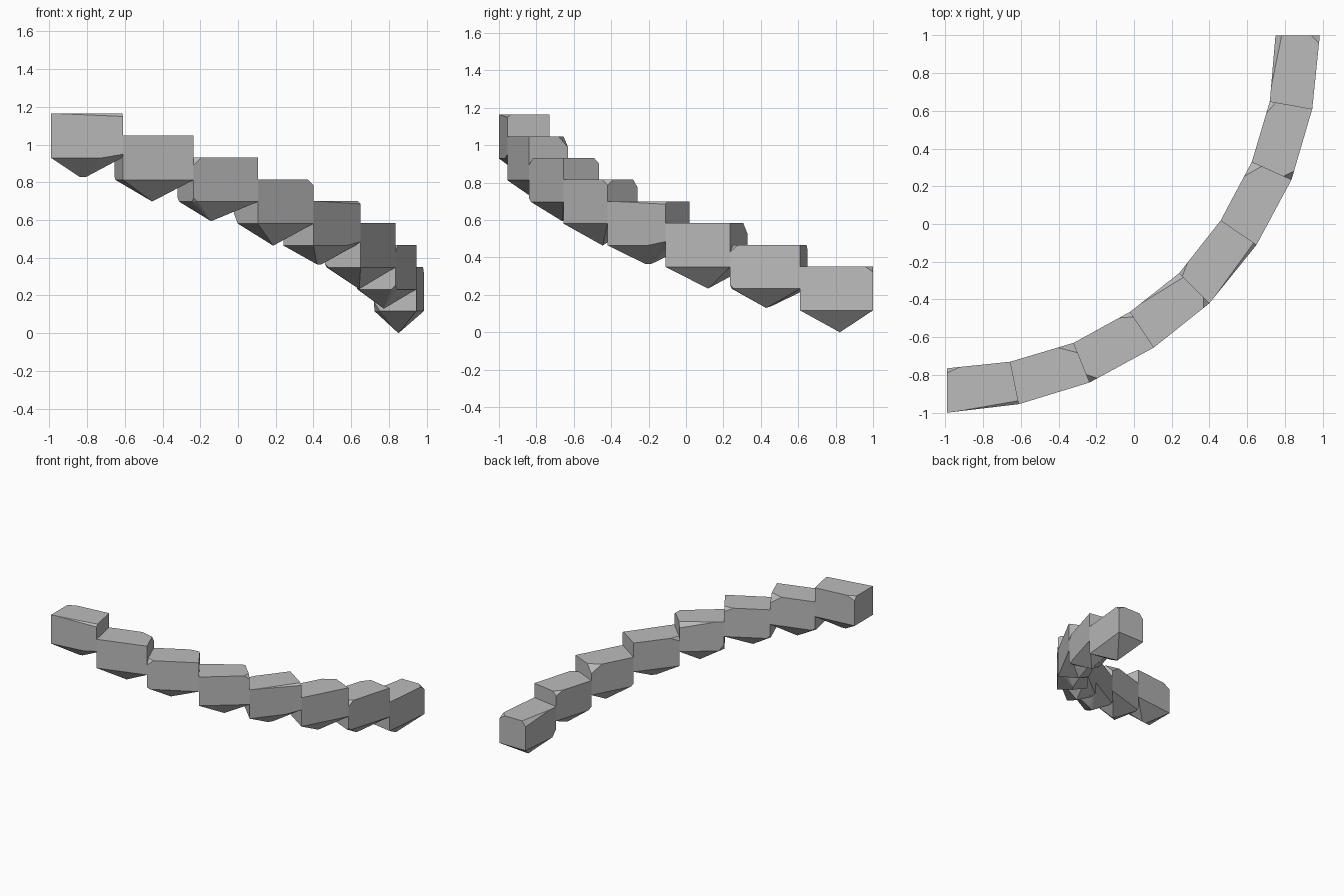
import bpy, bmesh
from mathutils import Vector

cube = bpy.data.objects.get("Cube")
if cube:
    bpy.data.objects.remove(cube)

stone = bpy.data.materials.new("grey_stone")
stone.use_nodes = True
stone.diffuse_color = (0.5, 0.5, 0.5, 1)
bsdf = stone.node_tree.nodes["Principled BSDF"]
bsdf.inputs["Base Color"].default_value = (0.5, 0.5, 0.5, 1)
bsdf.inputs["Roughness"].default_value = 0.9

# Plan of the curved stair: the joints between steps on both edges
OUTER = [(.985, 1), (.945, .61), (.835, .235), (.65, -.11), (.40, -.42),
         (.105, -.655), (-.235, -.84), (-.61, -.955), (-.99, -1)]
INNER = [(.75, 1), (.72, .65), (.625, .33), (.46, .02), (.24, -.26),
         (-.02, -.465), (-.32, -.63), (-.655, -.73), (-.99, -.765)]
RISE, FIRST_TOP, BLOCK = 0.116, 0.352, 0.235

# Four rock shapes. Keys are corners (far end, outer side, top);
# values are chipped lengths (along, across, down).
ROCKS = [
    dict(tip=[(.48, .5, .352)],
         chips={(0, 1, 1): (.11, .2, .03), (0, 0, 1): (.8, .14, .04),
                (1, 0, 0): (.12, .15, .05)}),
    dict(tip=[(.48, .5, .325), (.58, .5, .338)],
         chips={(1, 1, 1): (.12, .2, .04), (0, 0, 1): (.2, .14, .03),
                (1, 1, 0): (.06, .1, .02), (1, 0, 0): (.08, .1, .02)}),
    dict(tip=[(.5, .5, .35)],
         chips={(0, 0, 1): (.25, .25, .06), (1, 0, 0): (.06, .1, .02)}),
    dict(tip=[(.48, .5, .335), (.58, .5, .335)],
         chips={(0, 1, 1): (.9, .08, .015), (1, 0, 1): (.2, .1, .03),
                (0, 1, 0): (.3, .15, .02)}),
]


def rock_points(rock):
    """Block corners, with chipped ones split in three, plus the lower tip."""
    points = list(rock["tip"])
    for end in (0, 1):
        for side in (0, 1):
            for top in (0, 1):
                corner = Vector((end, side, 0 if top else BLOCK))
                chip = rock["chips"].get((end, side, top))
                if chip is None:
                    points.append(corner)
                    continue
                inward = (1 - 2 * end, 1 - 2 * side, 1 if top else -1)
                for axis in range(3):
                    p = corner.copy()
                    p[axis] += inward[axis] * chip[axis]
                    points.append(p)
    return points


def make_step(i):
    inner = [Vector(p) for p in INNER[i:i + 2]]
    outer = [Vector(p) for p in OUTER[i:i + 2]]
    top = FIRST_TOP + i * RISE
    bm = bmesh.new()
    for along, across, down in rock_points(ROCKS[i % len(ROCKS)]):
        plan = inner[0].lerp(inner[1], along).lerp(
            outer[0].lerp(outer[1], along), across)
        bm.verts.new((plan.x, plan.y, top - down))
    hull = bmesh.ops.convex_hull(bm, input=bm.verts[:])
    loose = {v for v in hull["geom_interior"] + hull["geom_unused"]
             if isinstance(v, bmesh.types.BMVert)}
    bmesh.ops.delete(bm, geom=list(loose), context='VERTS')
    bmesh.ops.dissolve_limit(bm, angle_limit=0.02, verts=bm.verts[:], edges=bm.edges[:])
    bmesh.ops.recalc_face_normals(bm, faces=bm.faces[:])
    mesh = bpy.data.meshes.new(f"stone_step_{i + 1}")
    bm.to_mesh(mesh)
    bm.free()
    mesh.materials.append(stone)
    obj = bpy.data.objects.new(mesh.name, mesh)
    bpy.context.collection.objects.link(obj)


# Stair rising along the curve
for i in range(len(OUTER) - 1):
    make_step(i)
